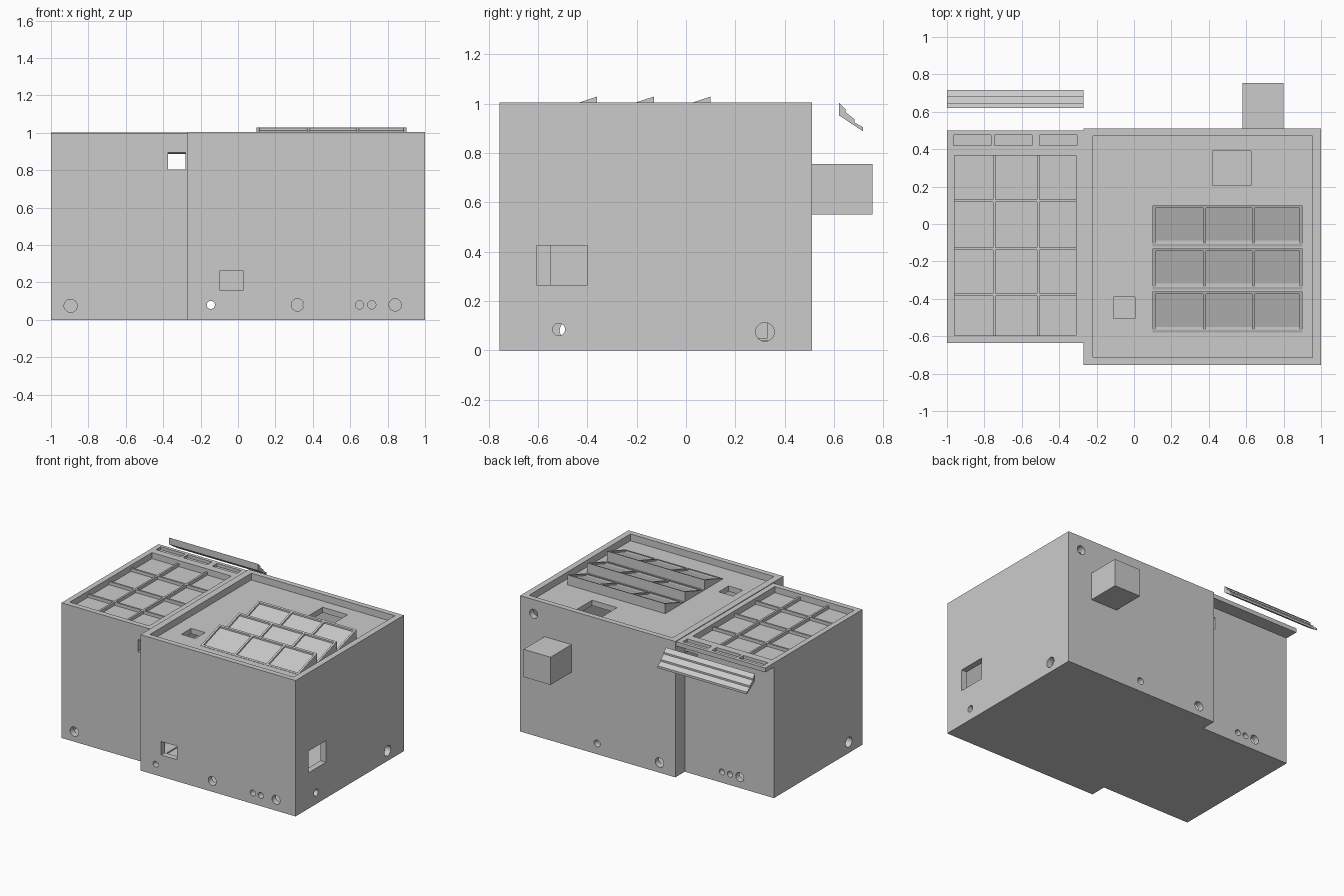
import bpy, bmesh, math
from mathutils import Vector

if "Cube" in bpy.data.objects:
    bpy.data.objects.remove(bpy.data.objects["Cube"])


def finish(name, bm):
    bmesh.ops.recalc_face_normals(bm, faces=bm.faces)
    me = bpy.data.meshes.new(name)
    bm.to_mesh(me)
    bm.free()
    ob = bpy.data.objects.new(name, me)
    bpy.context.collection.objects.link(ob)
    return ob


def box(name, x0, x1, y0, y1, z0, z1):
    bm = bmesh.new()
    bmesh.ops.create_cube(bm, size=1)
    for v in bm.verts:
        v.co = Vector((x0 + (v.co.x + .5) * (x1 - x0),
                       y0 + (v.co.y + .5) * (y1 - y0),
                       z0 + (v.co.z + .5) * (z1 - z0)))
    return finish(name, bm)


def prism(name, profile, x0, x1):
    """Extrude a (y, z) profile along x."""
    bm = bmesh.new()
    face = bm.faces.new([bm.verts.new((x0, y, z)) for y, z in profile])
    ext = bmesh.ops.extrude_face_region(bm, geom=[face])
    for v in ext["geom"]:
        if isinstance(v, bmesh.types.BMVert):
            v.co.x = x1
    return finish(name, bm)


def drill(axis, x, y, z, r):
    """Short cylinder cutter along x or y."""
    bm = bmesh.new()
    bmesh.ops.create_cone(bm, cap_ends=True, segments=24, radius1=r, radius2=r, depth=.13)
    ob = finish("drill", bm)
    ob.data.transform(Vector((1, 0, 0)).rotation_difference(Vector((1, 0, 0))).to_matrix().to_4x4())
    ob.location = (x, y, z)
    ob.rotation_euler = (0, math.pi / 2, 0) if axis == "x" else (math.pi / 2, 0, 0)
    return ob


def cut(target, cutters):
    bpy.context.view_layer.objects.active = target
    for c in cutters:
        c.hide_render = True
        mod = target.modifiers.new("cut", 'BOOLEAN')
        mod.operation, mod.solver, mod.object = 'DIFFERENCE', 'EXACT', c
        bpy.ops.object.modifier_apply(modifier=mod.name)
        bpy.data.objects.remove(c)


def passage():
    return box("passage", -.36, -.19, -.55, .33, .05, .78)


# Main hall: hollow shell, sunken roof, windows, roof hatches, pipe holes
hall = box("main_hall", -.27, 1, -.755, .51, 0, 1.005)
cuts = [box("cavity", -.225, .955, -.71, .465, .04, .915),
        box("roof_recess", -.22, .955, -.715, .47, .955, 1.2),
        passage(),
        box("front_window", -.10, .03, -.8, -.65, .16, .26),
        box("side_window", .9, 1.1, -.605, -.40, .265, .425),
        box("large_hatch", .42, .625, .205, .39, .88, 1),
        box("small_hatch", -.11, .005, -.505, -.39, .88, 1)]
cuts += [drill("y", x, -.735, .08, r) for x, r in
         [(-.145, .022), (.318, .033), (.65, .022), (.715, .022), (.84, .033)]]
cuts += [drill("y", x, .49, z, r) for x, z, r in
         [(.37, .08, .025), (-.14, .075, .035), (.89, .90, .033)]]
cuts += [drill("x", .98, -.515, .085, .025), drill("x", .98, .32, .075, .038)]
cut(hall, cuts)

# Side wing: lower shell with skylight recess
wing = box("side_wing", -1, -.27, -.635, .40, 0, 1)
cuts = [box("cavity", -.955, -.315, -.59, .355, .04, .915),
        box("skylight_recess", -.96, -.31, -.595, .365, .955, 1.2),
        passage(),
        box("through_window", -.375, -.28, -.8, .6, .805, .895),
        drill("y", -.895, -.615, .075, .035),
        drill("x", -.98, -.475, .08, .037)]
cuts += [drill("y", x, .38, .08, r) for x, r in [(-.574, .022), (-.64, .022), (-.72, .033)]]
cut(wing, cuts)

# Skylight bars
for i, x in enumerate((-.747, -.512)):
    box(f"skylight_bar_long_{i}", x - .007, x + .007, -.595, .365, .95, .978)
for i, y in enumerate((-.378, -.132, .125)):
    box(f"skylight_bar_cross_{i}", -.96, -.31, y - .007, y + .007, .95, .978)

# Eave ledge with three shallow slots
ledge = box("eave_ledge", -1, -.27, .40, .50, .968, 1)
cut(ledge, [box("slot", x, x + .20, .42, .475, .978, 1.1) for x in (-.965, -.745, -.505)])

# Detached stepped awning
prism("stepped_awning", [(.62, 1.003), (.647, .978), (.647, .966), (.682, .938), (.682, .925),
                         (.717, .905), (.717, .888), (.62, .953)], -1, -.27)

# Wall unit on the back
box("wall_unit", .58, .80, .505, .755, .55, .755)

# Tilted solar rows: wedge base plus raised frame bars
DEPTH, RISE, LIFT = .22, .072, .012


def slope_strip(name, y, t0, t1, x0, x1):
    a, b = [(y + t * DEPTH, .945 + t * RISE) for t in (t0, t1)]
    prism(name, [a, b, (b[0], b[1] + LIFT), (a[0], a[1] + LIFT)], x0, x1)


for r, y in enumerate((-.58, -.35, -.12)):
    prism(f"solar_base_{r}", [(y, .945), (y + DEPTH, .945), (y + DEPTH, .945 + RISE)], .10, .90)
    slope_strip(f"solar_front_bar_{r}", y, 0, .06, .10, .90)
    slope_strip(f"solar_back_bar_{r}", y, .94, 1, .10, .90)
    for c, x in enumerate((.10, .3695, .632, .885)):
        slope_strip(f"solar_divider_{r}_{c}", y, .06, .94, x, x + .015)
